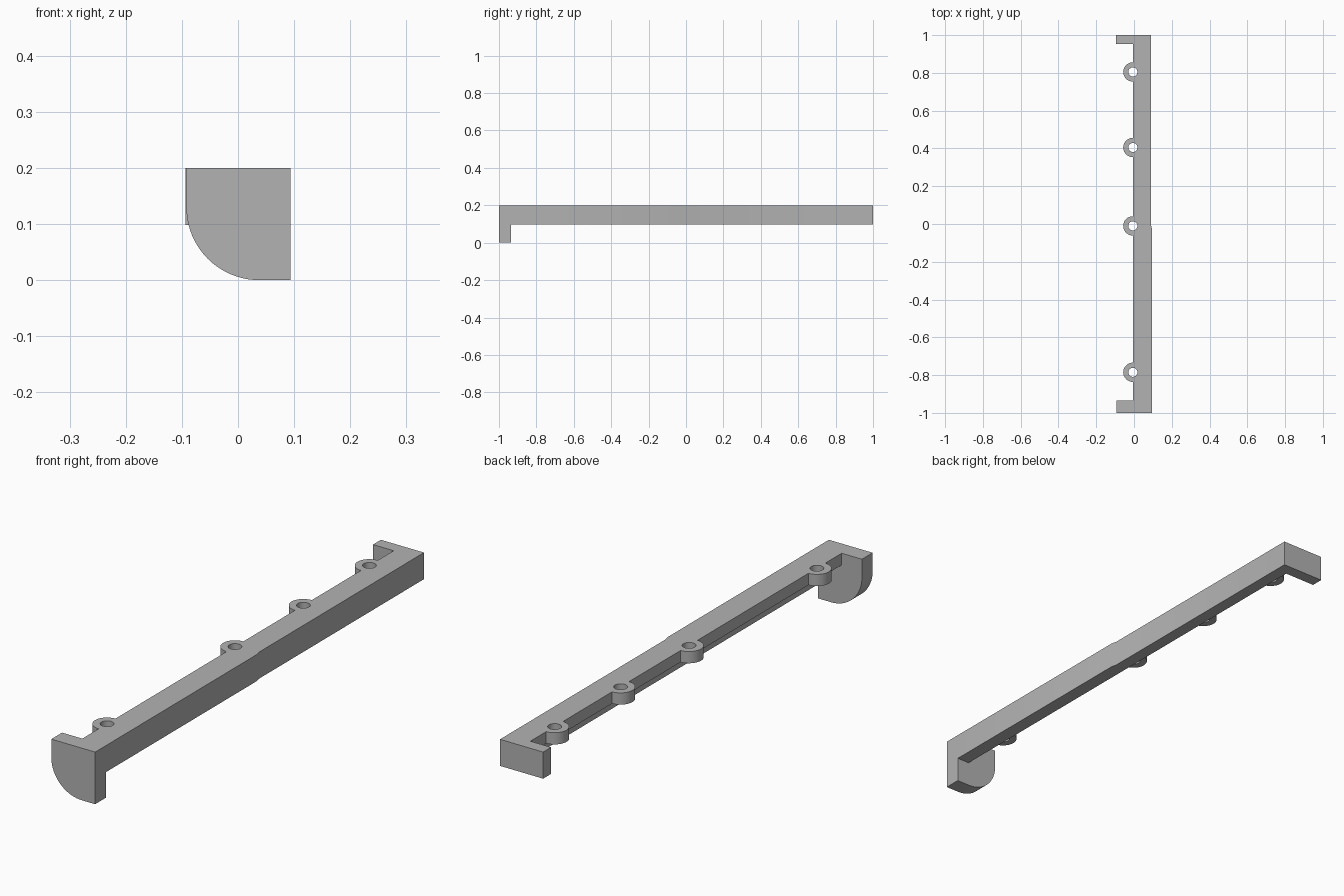
import bpy, bmesh, math

cube = bpy.data.objects.get("Cube")
if cube:
    bpy.data.objects.remove(cube, do_unlink=True)

TOP, BASE, FLANGE = 0.2, 0.098, 0.155
LEFT, RIGHT = -0.094, 0.094
INNER, LEG = -0.006, 0.04
STEP = 0.005

gray = bpy.data.materials.new("plain gray")
gray.use_nodes = True
color = (0.45, 0.45, 0.45, 1)
gray.diffuse_color = color
gray.node_tree.nodes["Principled BSDF"].inputs["Base Color"].default_value = color


def loft(name, sections):
    """Skin closed (y, [(x, z), ...]) sections into a capped solid."""
    bm = bmesh.new()
    rings = [[bm.verts.new((x, y, z)) for x, z in pts] for y, pts in sections]
    n = len(rings[0])
    for a, b in zip(rings, rings[1:]):
        for i in range(n):
            j = (i + 1) % n
            bm.faces.new((a[i], a[j], b[j], b[i]))
    bm.faces.new(rings[0])
    bm.faces.new(rings[-1])
    bmesh.ops.recalc_face_normals(bm, faces=bm.faces)
    mesh = bpy.data.meshes.new(name)
    bm.to_mesh(mesh)
    bm.free()
    mesh.materials.append(gray)
    obj = bpy.data.objects.new(name, mesh)
    bpy.context.collection.objects.link(obj)
    return obj


def cylinder(name, radius, y, z0, z1):
    bpy.ops.mesh.primitive_cylinder_add(
        vertices=48, radius=radius, depth=z1 - z0, location=(INNER, y, (z0 + z1) / 2))
    obj = bpy.context.object
    obj.name = name
    obj.data.materials.append(gray)
    return obj


def combine(target, other, operation):
    mod = target.modifiers.new(operation, 'BOOLEAN')
    mod.operation, mod.object, mod.solver = operation, other, 'EXACT'
    bpy.context.view_layer.objects.active = target
    bpy.ops.object.modifier_apply(modifier=mod.name)
    bpy.data.objects.remove(other, do_unlink=True)


def angle_section(right):
    return [(INNER, TOP), (right, TOP), (right, BASE),
            (LEG, BASE), (LEG, FLANGE), (INNER, FLANGE)]


# Angle-section rail with a small step in its outer side
rail = loft("rail", [(-1, angle_section(RIGHT)), (-0.02, angle_section(RIGHT)),
                     (0, angle_section(RIGHT - STEP)), (1, angle_section(RIGHT - STEP))])

# Front end plate with one large rounded lower corner
R = 0.13
plate_left = LEFT + 0.002
arc = [(plate_left + R - R * math.cos(t), R - R * math.sin(t))
       for t in (math.pi / 2 * i / 20 for i in range(21))]
plate = [(plate_left, TOP)] + arc + [(RIGHT, 0), (RIGHT, TOP)]
combine(rail, loft("end_plate", [(-1, plate), (-0.935, plate)]), 'UNION')

# Rear end return
block = [(LEFT, TOP), (LEFT, BASE), (RIGHT - STEP, BASE), (RIGHT - STEP, TOP)]
combine(rail, loft("end_return", [(0.952, block), (1, block)]), 'UNION')

# Screw bosses and their through holes
screws = (-0.785, -0.01, 0.405, 0.805)
for y in screws:
    combine(rail, cylinder("screw_boss", 0.051, y, FLANGE, TOP), 'UNION')
for y in screws:
    combine(rail, cylinder("screw_hole", 0.024, y, 0, TOP + 0.1), 'DIFFERENCE')

# Smooth the curved walls, keep the edges crisp
bpy.ops.object.select_all(action='DESELECT')
rail.select_set(True)
bpy.context.view_layer.objects.active = rail
bpy.ops.object.shade_smooth_by_angle(angle=math.radians(30))
